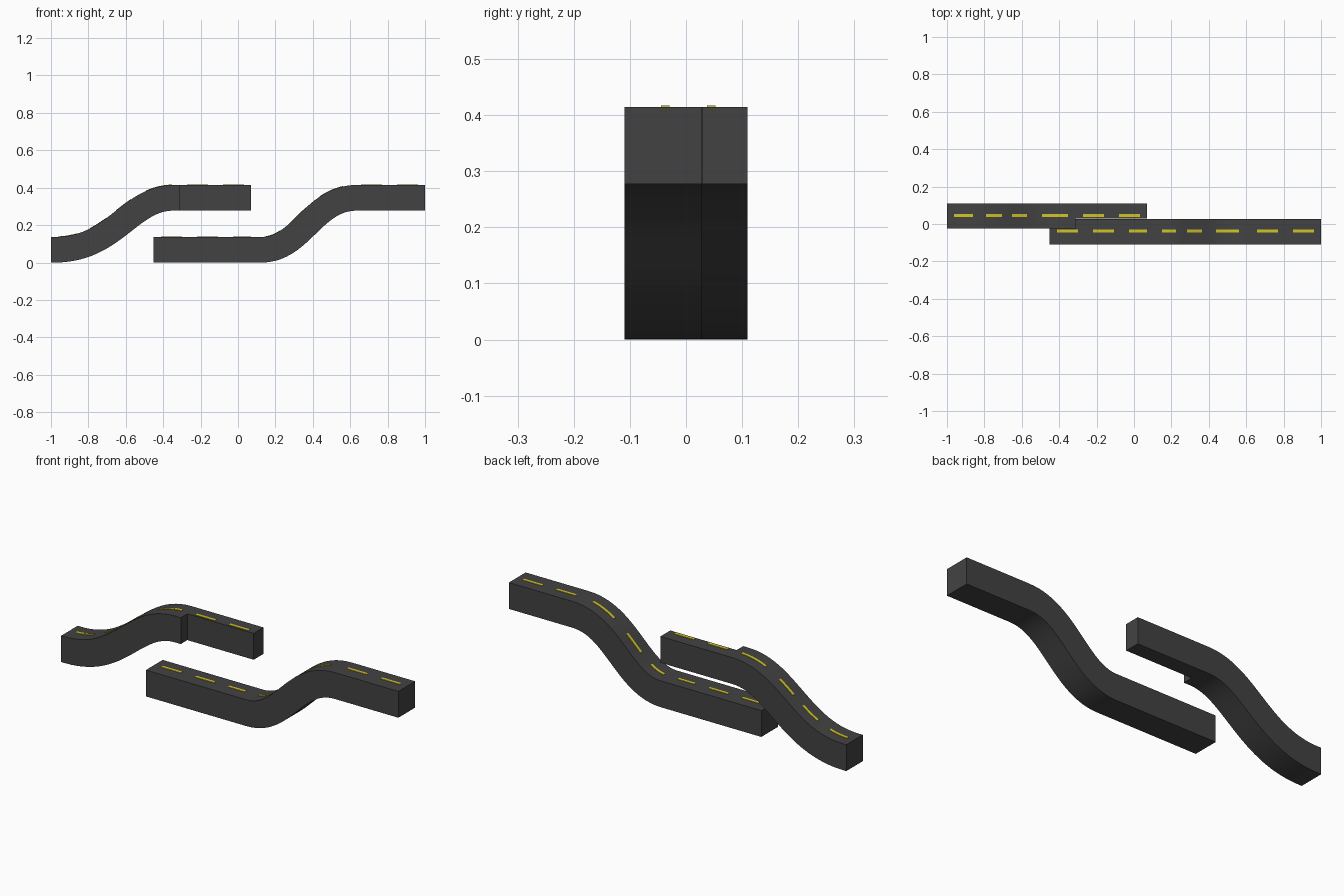
import bpy, bmesh, math
from mathutils import Vector

if "Cube" in bpy.data.objects:
    bpy.data.objects.remove(bpy.data.objects["Cube"])

HALF = 0.0685          # half thickness of the road slab
LOW, HIGH = 0.0685, 0.346


def material(name, rgb):
    m = bpy.data.materials.new(name)
    m.diffuse_color = (*rgb, 1)
    m.use_nodes = True
    m.node_tree.nodes["Principled BSDF"].inputs["Base Color"].default_value = m.diffuse_color
    return m


asphalt = material("dark_asphalt", (0.055, 0.055, 0.057))
yellow = material("lane_yellow", (0.65, 0.55, 0.02))


def finish(bm, name, mat):
    bmesh.ops.recalc_face_normals(bm, faces=bm.faces)
    me = bpy.data.meshes.new(name)
    bm.to_mesh(me)
    bm.free()
    me.materials.append(mat)
    ob = bpy.data.objects.new(name, me)
    bpy.context.collection.objects.link(ob)
    bpy.ops.object.select_all(action='DESELECT')
    ob.select_set(True)
    bpy.context.view_layer.objects.active = ob
    bpy.ops.object.shade_smooth_by_angle(angle=math.radians(30))
    return ob


def outline(x_start, bend, x_end, steps=28):
    """Top and bottom edges of an S-shaped ramp; bend = four bezier x values."""
    zs = (LOW, LOW, HIGH, HIGH)
    p = [Vector((x, z)) for x, z in zip(bend, zs)]
    top, bottom = [], []

    def add(c, n):
        top.append(c + n * HALF)
        bottom.append(c - n * HALF)

    add(Vector((x_start, LOW)), Vector((0, 1)))
    for i in range(steps + 1):
        t = i / steps
        s = 1 - t
        c = p[0]*s**3 + p[1]*3*s*s*t + p[2]*3*s*t*t + p[3]*t**3
        d = ((p[1]-p[0])*s*s + (p[2]-p[1])*2*s*t + (p[3]-p[2])*t*t).normalized()
        add(c, Vector((-d.y, d.x)))
    add(Vector((x_end, HIGH)), Vector((0, 1)))
    return top, bottom


def road(name, top, bottom, y0, y1, notch=None):
    """Sweep a box section; notch = (x, new front y, end x) narrows the end."""
    bm = bmesh.new()

    def ring(t, b, ya):
        return [bm.verts.new((q.x, y, q.y))
                for q, y in ((t, ya), (t, y1), (b, y1), (b, ya))]

    rings = [ring(t, b, y0) for t, b in zip(top, bottom)]

    def join(a, b):
        for k in range(4):
            j = (k + 1) % 4
            bm.faces.new((a[k], a[j], b[j], b[k]))

    for a, b in zip(rings, rings[1:]):
        join(a, b)
    bm.faces.new(rings[0])
    last = rings[-1]
    if notch:
        ny, x_end = notch
        t, b = top[-1], bottom[-1]
        ft, fb = (bm.verts.new((t.x, ny, q.y)) for q in (t, b))
        bm.faces.new((last[0], ft, fb, last[3]))          # step face
        start = [ft, last[1], last[2], fb]
        end = ring(Vector((x_end, t.y)), Vector((x_end, b.y)), ny)
        join(start, end)
        last = end
    bm.faces.new(last[::-1])
    return finish(bm, name, asphalt)


def height(top, x):
    for a, b in zip(top, top[1:]):
        if a.x <= x <= b.x and b.x > a.x:
            return a.y + (b.y - a.y) * (x - a.x) / (b.x - a.x)
    return top[-1].y


def dashes(name, top, y, spans):
    """Thin painted plates following the road surface."""
    bm = bmesh.new()
    for x0, x1 in spans:
        prev = None
        for i in range(9):
            x = x0 + (x1 - x0) * i / 8
            z = height(top, x)
            cur = [bm.verts.new((x, y + dy, z + dz)) for dy, dz in
                   ((-.0075, .0025), (.0075, .0025), (.0075, -.003), (-.0075, -.003))]
            if prev:
                for k in range(4):
                    j = (k + 1) % 4
                    bm.faces.new((prev[k], prev[j], cur[j], cur[k]))
            else:
                bm.faces.new(cur)
            prev = cur
        bm.faces.new(prev[::-1])
    finish(bm, name, yellow)


# rear ramp, narrowed along its upper deck
top, bottom = outline(-1.0, (-0.98, -0.66, -0.58, -0.345), -0.312)
road("rear_ramp", top, bottom, -0.025, 0.11, notch=(0.029, 0.07))
dashes("rear_lane_dashes", top, 0.045,
       [(-.963, -.861), (-.791, -.706), (-.652, -.572),
        (-.492, -.353), (-.273, -.16), (-.08, .032)])

# front ramp
top, bottom = outline(-0.453, (0.125, 0.34, 0.40, 0.635), 1.0)
road("front_ramp", top, bottom, -0.11, 0.028)
dashes("front_lane_dashes", top, -0.037,
       [(-.412, -.299), (-.219, -.107), (-.027, .07), (.15, .225),
        (.283, .364), (.438, .561), (.658, .77), (.85, .963)])
